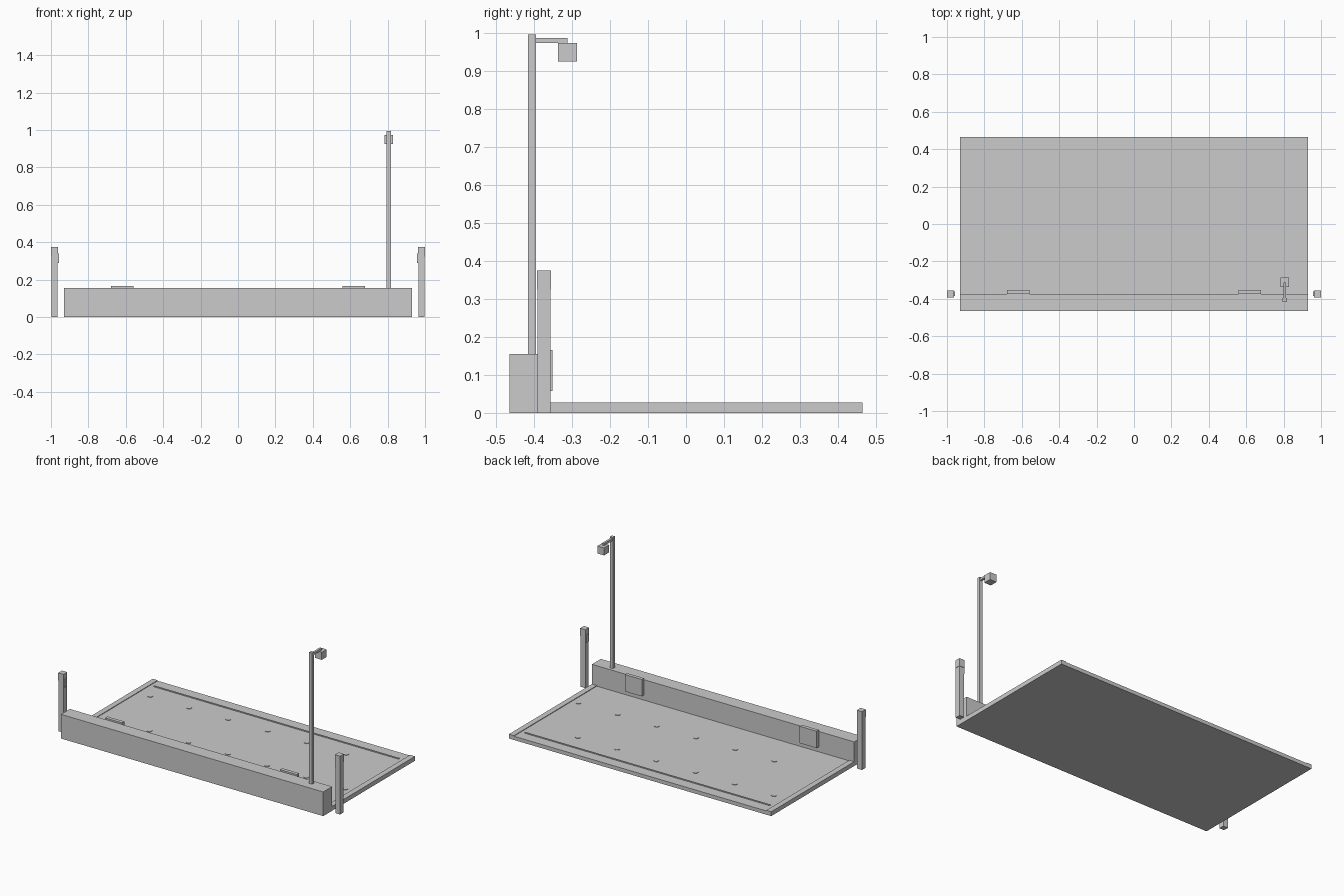
import bpy, bmesh
from mathutils import Matrix

if "Cube" in bpy.data.objects:
    bpy.data.objects.remove(bpy.data.objects["Cube"])


def box(name, x, y, z):
    """Box from (min, max) ranges."""
    bm = bmesh.new()
    bmesh.ops.create_cube(bm, size=1)
    for v in bm.verts:
        for i, (a, b) in enumerate((x, y, z)):
            v.co[i] = a if v.co[i] < 0 else b
    return finish(name, bm)


def finish(name, bm):
    mesh = bpy.data.meshes.new(name)
    bm.to_mesh(mesh)
    bm.free()
    ob = bpy.data.objects.new(name, mesh)
    bpy.context.collection.objects.link(ob)
    return ob


def mirrored(s, a, b):
    return tuple(sorted((s * a, s * b)))


# Platform deck and front beam
box("deck", (-0.93, 0.93), (-0.375, 0.465), (0, 0.024))
box("front_beam", (-0.93, 0.93), (-0.465, -0.375), (0, 0.155))

# Low raised strips around the deck
box("back_strip", (-0.87, 0.87), (0.385, 0.395), (0.024, 0.028))

for s, side in ((-1, "left"), (1, "right")):
    box(f"{side}_kerb", mirrored(s, 0.895, 0.93), (-0.375, 0.465), (0.024, 0.028))
    # Pads on the inner face of the beam
    box(f"{side}_pad", mirrored(s, 0.56, 0.68), (-0.375, -0.352), (0.057, 0.165))
    # Freestanding post with a cap and an inward sensor plate
    box(f"{side}_post", mirrored(s, 0.964, 0.998), (-0.391, -0.357), (0, 0.325))
    box(f"{side}_post_cap", mirrored(s, 0.963, 1.0), (-0.393, -0.355), (0.325, 0.375))
    box(f"{side}_post_sensor", mirrored(s, 0.958, 0.964), (-0.386, -0.362), (0.29, 0.34))

# Tall pole with arm and lamp head
box("pole", (0.795, 0.817), (-0.416, -0.395), (0.155, 0.996))
box("pole_arm", (0.799, 0.813), (-0.395, -0.312), (0.974, 0.988))
box("lamp_head", (0.782, 0.83), (-0.337, -0.287), (0.926, 0.974))

# Two rows of small studs on the deck
bm = bmesh.new()
for x0, y in ((-0.81, 0.266), (-0.54, -0.125)):
    for i in range(6):
        bmesh.ops.create_cone(bm, cap_ends=True, segments=12, radius1=0.016,
                              radius2=0.016, depth=0.003,
                              matrix=Matrix.Translation((x0 + 0.278 * i, y, 0.0255)))
finish("deck_studs", bm)
